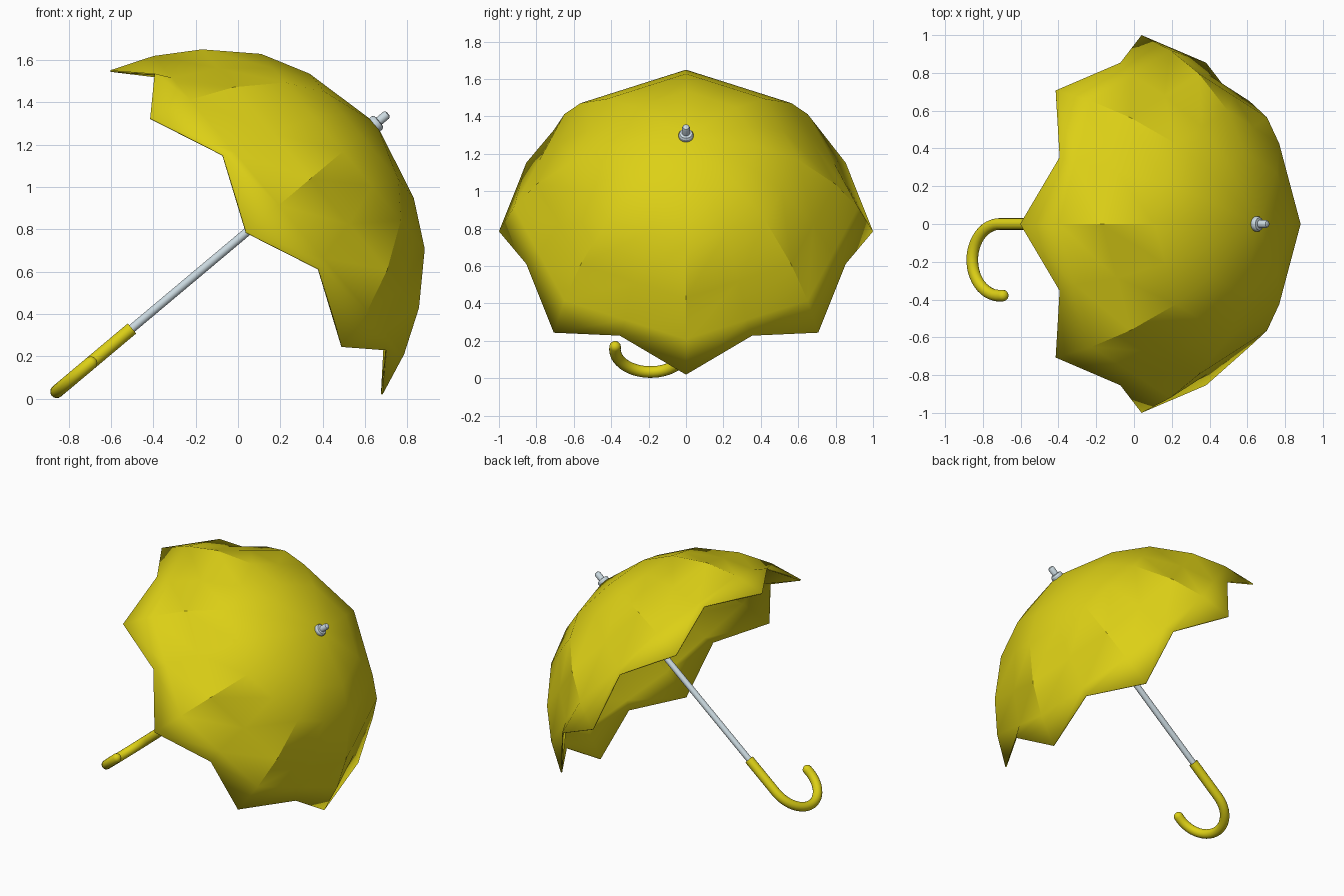
import bpy, bmesh, math
from mathutils import Matrix

if "Cube" in bpy.data.objects:
    bpy.data.objects.remove(bpy.data.objects["Cube"])

# Everything is built upright around local z, then tilted into place
TILT = Matrix.Translation((0.04, 0, 0.785)) @ Matrix.Rotation(math.radians(50), 4, 'Y')


def material(name, color):
    m = bpy.data.materials.new(name)
    m.diffuse_color = (*color, 1)
    m.use_nodes = True
    m.node_tree.nodes["Principled BSDF"].inputs["Base Color"].default_value = m.diffuse_color
    return m


YELLOW = material("yellow", (0.72, 0.63, 0.008))
STEEL = material("pale_steel", (0.60, 0.70, 0.75))


def finish(bm, name, mat, angle=30):
    bmesh.ops.recalc_face_normals(bm, faces=bm.faces)
    mesh = bpy.data.meshes.new(name)
    bm.to_mesh(mesh)
    bm.free()
    mesh.materials.append(mat)
    ob = bpy.data.objects.new(name, mesh)
    bpy.context.collection.objects.link(ob)
    ob.matrix_world = TILT
    bpy.ops.object.select_all(action='DESELECT')
    ob.select_set(True)
    bpy.context.view_layer.objects.active = ob
    bpy.ops.object.shade_smooth_by_angle(angle=math.radians(angle))
    return ob


def skin(bm, rings):
    for a, b in zip(rings, rings[1:]):
        n = len(a)
        for i in range(n):
            j = (i + 1) % n
            bm.faces.new((a[i], a[j], b[j], b[i]))


def lathe(name, profile, mat, sides=20):
    bm = bmesh.new()
    rings = [[bm.verts.new((r * math.cos(2 * math.pi * i / sides),
                            r * math.sin(2 * math.pi * i / sides), z))
              for i in range(sides)] for r, z in profile]
    skin(bm, rings)
    bm.faces.new(rings[0])
    bm.faces.new(rings[-1])
    return finish(bm, name, mat)


# Canopy: eight ribs, with the rim scalloped up between them
bm = bmesh.new()
profile = [(1, 0), (0.92, 0.2), (0.797, 0.395), (0.601, 0.595), (0.383, 0.71)]
rings = []
for k, (r, h) in enumerate(profile):
    ring = []
    for i in range(16):
        a = math.pi * i / 8
        mid = i % 2
        rr = r * (math.cos(math.pi / 8) if mid else 1)
        z = h + (0.15 if mid and k == 0 else 0)
        ring.append(bm.verts.new((rr * math.cos(a), rr * math.sin(a), z)))
    rings.append(ring)
skin(bm, rings)
apex = bm.verts.new((0, 0, 0.8))
for i in range(16):
    bm.faces.new((rings[-1][i], rings[-1][(i + 1) % 16], apex))
canopy = finish(bm, "canopy", YELLOW)
solid = canopy.modifiers.new("cloth_thickness", 'SOLIDIFY')
solid.thickness = 0.008
solid.offset = -1

# Shaft, collar and tip
lathe("shaft", [(0.02, -0.75), (0.02, 0.80)], STEEL)
lathe("collar", [(0.04, 0.775), (0.04, 0.805), (0.034, 0.815), (0.02, 0.818)], STEEL)
lathe("tip", [(0.021, 0.80), (0.021, 0.860), (0.017, 0.869), (0.009, 0.873)], STEEL)

# Hooked handle: tube swept along a J path in the local yz plane, rounded end
R, TUBE, BEND, SIDES = 0.19, 0.031, -0.98, 16
path = [(0, -0.706, 0, TUBE), (0, -0.85, 0, TUBE)]
for k in range(25):
    t = math.radians(186) * k / 24
    path.append((-R + R * math.cos(t), BEND - R * math.sin(t), t, TUBE))
y, z, t, _ = path[-1]
for k in range(1, 6):
    e = math.radians(17 * k)
    s = TUBE * math.sin(e)
    path.append((y - s * math.sin(t), z - s * math.cos(t), t, TUBE * math.cos(e)))
bm = bmesh.new()
rings = []
for y, z, t, r in path:
    ring = []
    for i in range(SIDES):
        a = 2 * math.pi * i / SIDES
        u, v = r * math.cos(a), r * math.sin(a)
        ring.append(bm.verts.new((u, y + v * math.cos(t), z - v * math.sin(t))))
    rings.append(ring)
skin(bm, rings)
bm.faces.new(rings[0])
bm.faces.new(rings[-1])
finish(bm, "hooked_handle", YELLOW, 40)
